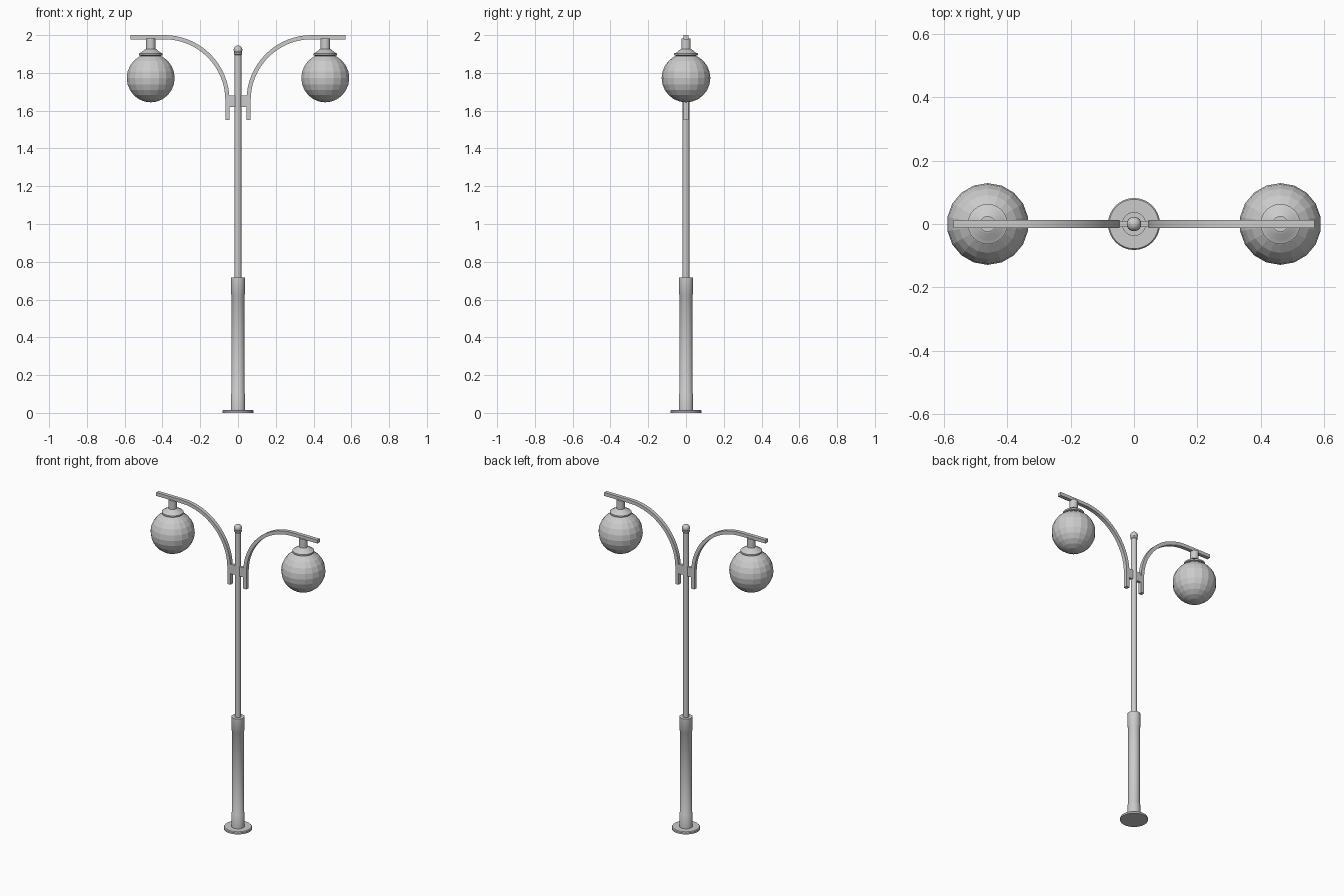
import bpy, bmesh, math

if "Cube" in bpy.data.objects:
    bpy.data.objects.remove(bpy.data.objects["Cube"])


def make_object(name, bm, smooth=True):
    bmesh.ops.recalc_face_normals(bm, faces=bm.faces)
    mesh = bpy.data.meshes.new(name)
    bm.to_mesh(mesh)
    bm.free()
    obj = bpy.data.objects.new(name, mesh)
    bpy.context.collection.objects.link(obj)
    if smooth:
        bpy.ops.object.select_all(action='DESELECT')
        obj.select_set(True)
        bpy.context.view_layer.objects.active = obj
        bpy.ops.object.shade_smooth_by_angle(angle=math.radians(35))
    return obj


def lathe(name, profile, x=0.0, segments=24, smooth=True):
    """Closed solid of revolution from (radius, z) points, bottom to top."""
    bm = bmesh.new()
    rings = []
    for r, z in profile:
        rings.append([bm.verts.new((x + r * math.cos(a), r * math.sin(a), z))
                      for a in (2 * math.pi * i / segments for i in range(segments))])
    for lo, hi in zip(rings, rings[1:]):
        for i in range(segments):
            j = (i + 1) % segments
            bm.faces.new((lo[i], lo[j], hi[j], hi[i]))
    bm.faces.new(rings[0][::-1])
    bm.faces.new(rings[-1])
    return make_object(name, bm, smooth)


def ball(name, x, z, radius, u, v, smooth):
    bm = bmesh.new()
    bmesh.ops.create_uvsphere(bm, u_segments=u, v_segments=v, radius=radius)
    bmesh.ops.translate(bm, verts=bm.verts, vec=(x, 0, z))
    return make_object(name, bm, smooth)


def box(name, x0, x1, y, z0, z1):
    bm = bmesh.new()
    bmesh.ops.create_cube(bm, size=1)
    bmesh.ops.scale(bm, verts=bm.verts, vec=(x1 - x0, 2 * y, z1 - z0))
    bmesh.ops.translate(bm, verts=bm.verts, vec=((x0 + x1) / 2, 0, (z0 + z1) / 2))
    return make_object(name, bm, False)


def arm(name, side):
    """Square bar: short upright, quarter arc, straight level end."""
    half, cx, cz, radius, steps = 0.011, 0.39, 1.655, 0.334, 16
    path = [(cx - radius, 1.55, math.pi)]
    for i in range(steps + 1):
        a = math.pi - math.pi / 2 * i / steps
        path.append((cx + radius * math.cos(a), cz + radius * math.sin(a), a))
    path.append((0.57, cz + radius, math.pi / 2))
    bm = bmesh.new()
    sections = []
    for x, z, a in path:
        sections.append([bm.verts.new((side * (x + d * math.cos(a)), y, z + d * math.sin(a)))
                         for d, y in ((-half, -0.012), (half, -0.012),
                                      (half, 0.012), (-half, 0.012))])
    for s, t in zip(sections, sections[1:]):
        for i in range(4):
            j = (i + 1) % 4
            bm.faces.new((s[i], s[j], t[j], t[i]))
    bm.faces.new(sections[0])
    bm.faces.new(sections[-1])
    return make_object(name, bm)


# Post
lathe("base_plate", [(0.082, 0), (0.082, 0.010), (0.078, 0.015)], segments=32)
lathe("lower_post", [(0.038, 0.01), (0.038, 0.10), (0.035, 0.105), (0.035, 0.625),
                     (0.038, 0.63), (0.038, 0.716)])
lathe("upper_post", [(0.018, 0.70), (0.018, 1.91)])
lathe("finial_collar", [(0.018, 1.895), (0.022, 1.90), (0.022, 1.908), (0.016, 1.912)])
ball("finial_ball", 0, 1.922, 0.023, 16, 10, True)

# Arms and lamps on both sides
for side, label in ((-1, "left"), (1, "right")):
    arm(label + "_arm", side)
    x0, x1 = sorted((side * 0.012, side * 0.05))
    box(label + "_bracket", x0, x1, 0.009, 1.62, 1.68)
    lx = side * 0.462
    lathe(label + "_lamp_neck", [(0.025, 1.91), (0.025, 1.982)], lx)
    lathe(label + "_lamp_collar", [(0.052, 1.872), (0.052, 1.890), (0.063, 1.894),
                                   (0.063, 1.903), (0.050, 1.908), (0.030, 1.925),
                                   (0.022, 1.927)], lx)
    ball(label + "_globe", lx, 1.773, 0.129, 18, 12, False)
